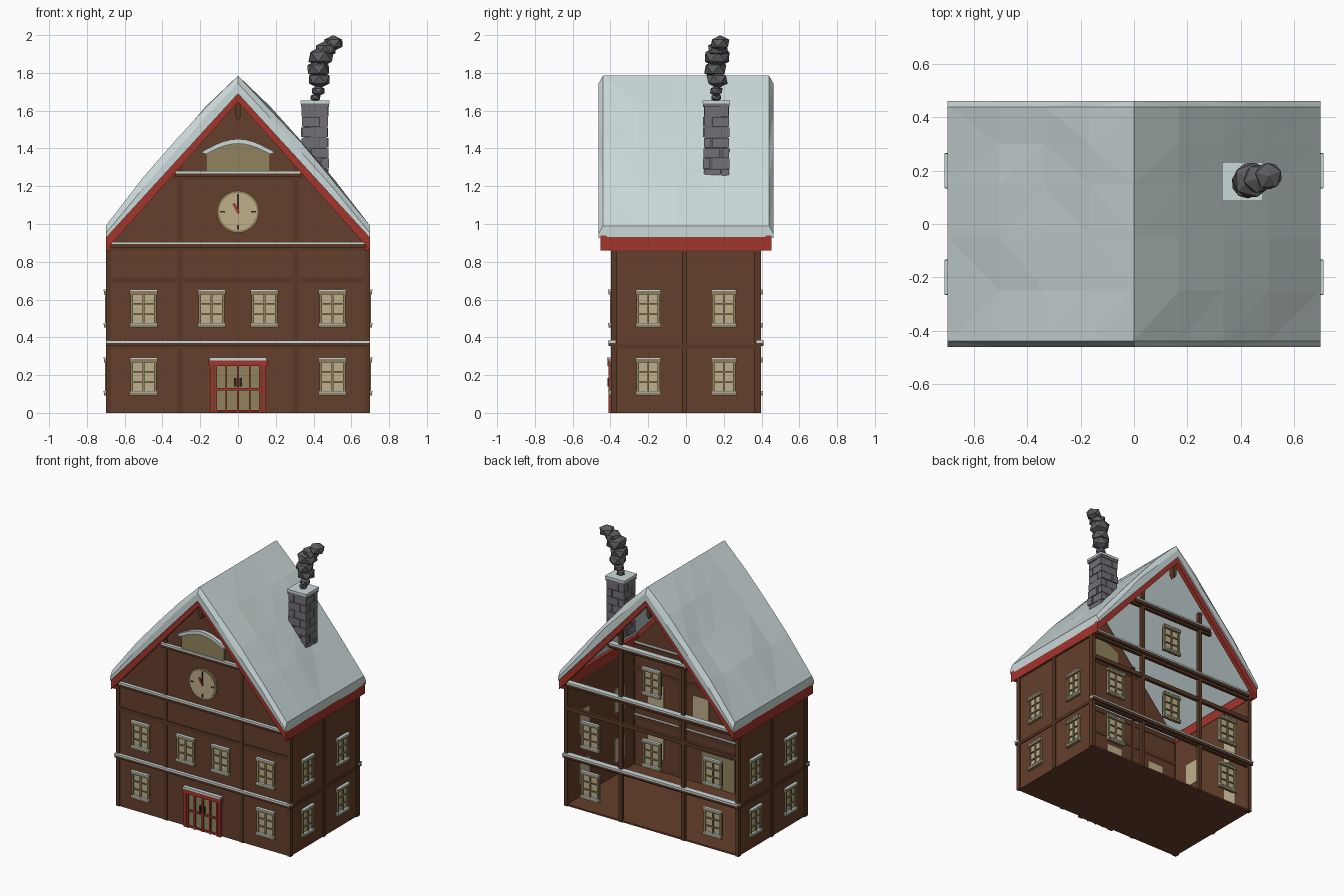
import bpy, bmesh, math, random
from mathutils import Matrix, Vector

random.seed(4)
cube = bpy.data.objects.get("Cube")
if cube:
    bpy.data.objects.remove(cube)


def material(name, rgb):
    m = bpy.data.materials.new(name)
    m.use_nodes = True
    m.diffuse_color = (*rgb, 1)
    m.node_tree.nodes["Principled BSDF"].inputs["Base Color"].default_value = (*rgb, 1)
    return m


WALL = material("wall brown", (.13, .05, .025))
BEAM = material("beam brown", (.10, .04, .02))
RED = material("trim red", (.36, .035, .025))
SNOW = material("snow", (.60, .69, .69))
PANE = material("warm glass", (.52, .43, .26))
TRIM = material("window trim", (.28, .23, .11))
STONE = material("chimney stone", (.17, .16, .18))
SMOKE = material("smoke grey", (.11, .11, .12))
DARK = material("dark iron", (.03, .022, .016))


class Part:
    """Collects simple solids into one named object."""

    def __init__(self, name, mat):
        self.name, self.mat, self.bm = name, mat, bmesh.new()

    def box(self, x, y, z, turn=None):
        lo, hi = Vector((x[0], y[0], z[0])), Vector((x[1], y[1], z[1]))
        m = Matrix.Translation((lo + hi) / 2) @ Matrix.Diagonal((*(hi - lo), 1))
        bmesh.ops.create_cube(self.bm, size=1, matrix=(turn or Matrix()) @ m)

    def prism(self, outline, y0, y1, turn=None):
        turn = turn or Matrix()
        rings = [[self.bm.verts.new(turn @ Vector((x, y, z))) for x, z in outline] for y in (y0, y1)]
        self.loft(rings)

    def loft(self, rings):
        for a, b in zip(rings, rings[1:]):
            for i in range(len(a)):
                j = (i + 1) % len(a)
                self.bm.faces.new((a[i], a[j], b[j], b[i]))
        self.bm.faces.new(rings[0])
        self.bm.faces.new(rings[-1][::-1])

    def finish(self):
        bmesh.ops.recalc_face_normals(self.bm, faces=self.bm.faces)
        me = bpy.data.meshes.new(self.name)
        self.bm.to_mesh(me)
        self.bm.free()
        me.materials.append(self.mat)
        ob = bpy.data.objects.new(self.name, me)
        bpy.context.collection.objects.link(ob)


def facing(deg):
    return Matrix.Rotation(math.radians(deg), 4, 'Z')


FRONT, RIGHT, BACK, LEFT = (facing(a) for a in (0, 90, 180, 270))


def slope(x):
    """Height of the gable edge at x."""
    return 1.66 - abs(x) * 1.13


# Walls and floor; the back stays open between its timbers
walls = Part("walls", WALL)
walls.prism([(-.69, 0), (.69, 0), (.69, slope(.69)), (0, 1.66), (-.69, slope(.69))], -.39, -.375)
for s in (-1, 1):
    walls.box(sorted((s * .675, s * .69)), (-.375, .385), (.01, .89))
walls.finish()
floor = Part("floor", WALL)
floor.box((-.69, .69), (-.385, .39), (0, .012))
floor.finish()

# Timber framing
beams = Part("timber_beams", BEAM)
for turn, post in ((FRONT, .305), (BACK, .25)):
    for s in (-1, 1):
        beams.box(sorted((s * .672, s * .698)), (-.396, -.37), (0, .87), turn)
        beams.box((s * post - .014, s * post + .014), (-.396, -.37), (0, slope(post)), turn)
    for z, half in ((.355, .695), (.705, .695), (.872, .695), (1.25, .35)):
        beams.box((-half, half), (-.395, -.372), (z - .014, z + .014), turn)
for turn in (RIGHT, LEFT):
    for u in (-.38, -.008, .374):
        beams.box((u - .014, u + .014), (-.698, -.68), (0, .87), turn)
    for z in (.352, .865):
        beams.box((-.38, .38), (-.696, -.68), (z - .01, z + .01), turn)
beams.finish()

# Snowy ledges across front and back
ledges, ledge_snow = Part("ledges", BEAM), Part("ledge_snow", SNOW)
for turn in (FRONT, BACK):
    for z, half in ((.365, .7), (.887, .675), (1.262, .33)):
        ledges.box((-half, half), (-.41, -.375), (z - .012, z + .006), turn)
        ledge_snow.box((-half, half), (-.414, -.372), (z + .006, z + .018), turn)
ledges.finish()
ledge_snow.finish()

# Windows
panes, frames = Part("window_panes", PANE), Part("window_frames", TRIM)
window_snow = Part("window_snow", SNOW)


def window(turn, u, z, w, wall):
    h = .17
    panes.box((u - w / 2, u + w / 2), (-wall - .005, -wall + .02), (z - h / 2, z + h / 2), turn)
    y = (-wall - .013, -wall + .004)
    for s in (-1, 1):
        e = u + s * w / 2
        frames.box((e - .007, e + .007), y, (z - h / 2, z + h / 2), turn)
        frames.box((u - w / 2, u + w / 2), y, (z + s * .028 - .004, z + s * .028 + .004), turn)
        t = z + s * .088
        frames.box((u - w / 2 - .012, u + w / 2 + .012), (-wall - .02, -wall), (t - .01, t + .006), turn)
        window_snow.box((u - w / 2 - .01, u + w / 2 + .01), (-wall - .022, -wall), (t + .006, t + .014), turn)
    frames.box((u - .005, u + .005), y, (z - h / 2, z + h / 2), turn)


for u, z in ((-.5, .19), (.5, .19), (-.5, .55), (-.14, .55), (.14, .55), (.5, .55)):
    window(FRONT, u, z, .125, .39)
for u, z in ((-.49, .19), (.49, .19), (-.49, .55), (0, .55), (.49, .55), (0, 1.07)):
    window(BACK, u, z, .125, .385)
for turn in (RIGHT, LEFT):
    for u in (-.2, .2):
        for z in (.19, .55):
            window(turn, u, z, .11, .69)
panes.finish()
frames.finish()


# Arched gable window with snow cap
def arc(half, base, rise, n=10):
    return [(half * (1 - 2 * i / n), base + rise * math.sin(math.pi * i / n)) for i in range(n + 1)]


gable = Part("gable_window", TRIM)
gable.prism([(-.17, 1.275), (.17, 1.275)] + arc(.17, 1.37, .055), -.402, -.37)
gable.finish()
window_snow.prism(arc(.195, 1.38, .07) + arc(.17, 1.37, .055)[::-1], -.418, -.38)
window_snow.finish()


# Clock
def disc(part, r, y0, y1):
    ring = [(r * math.cos(a * math.pi / 12), 1.065 + r * math.sin(a * math.pi / 12)) for a in range(24)]
    part.prism(ring, y0, y1)


rim, face, marks = Part("clock_rim", TRIM), Part("clock_face", PANE), Part("clock_marks", DARK)
disc(rim, .112, -.402, -.38)
disc(face, .1, -.406, -.39)
centre = Matrix.Translation((0, 0, 1.065))
for k in range(4):
    turn = centre @ Matrix.Rotation(k * math.pi / 2, 4, 'Y')
    marks.box((-.004, .004), (-.409, -.4), (.07, .095), turn)
marks.box((-.004, .004), (-.411, -.4), (-.01, .09), centre)
hand = Part("clock_hour_hand", RED)
hand.box((-.007, .007), (-.413, -.4), (-.01, .05), centre @ Matrix.Rotation(-.5, 4, 'Y'))
for p in (rim, face, marks, hand):
    p.finish()

# Double door
door, door_trim = Part("door_panels", TRIM), Part("door_frame", RED)
handles, door_snow = Part("door_handles", DARK), Part("door_snow", SNOW)
door.box((-.13, .13), (-.398, -.37), (.012, .25))
for x, w in ((0, .006), (.062, .005), (.118, .006), (.138, .009)):
    for s in (-1, 1):
        door_trim.box((s * x - w, s * x + w), (-.41, -.385), (0, .25))
for z in (.01, .125):
    door_trim.box((-.13, .13), (-.408, -.39), (z - .006, z + .006))
door_trim.box((-.155, .155), (-.416, -.38), (.247, .277))
door_snow.box((-.15, .15), (-.418, -.38), (.277, .292))
for s in (-1, 1):
    handles.box((s * .014 - .006, s * .014 + .006), (-.416, -.395), (.14, .185))
for p in (door, door_trim, handles, door_snow):
    p.finish()

# Red bargeboards, eave boards and ridge pegs
barge, pegs = Part("bargeboards", RED), Part("ridge_pegs", BEAM)
for turn in (FRONT, BACK):
    for s in (-1, 1):
        barge.prism([(s * .7, .86), (s * .7, .94), (0, 1.705), (0, 1.645)], -.452, -.42, turn)
    pegs.prism([(-.014, 1.66), (.014, 1.66), (.014, 1.57), (0, 1.545), (-.014, 1.57)], -.43, -.39, turn)
for s in (-1, 1):
    barge.box(sorted((s * .672, s * .7)), (-.43, .43), (.86, .93))
barge.finish()
pegs.finish()

# Thick snow roof with uneven facets
roof = Part("snow_roof", SNOW)
cols = [-1, -.72, -.48, -.24, 0, .24, .48, .72, 1]
rings = []
for y in (-.462, -.44, -.25, -.05, .15, .3, .44, .462):
    end = abs(y) > .45
    outer = []
    for c in cols:
        wobble = 0 if abs(c) in (0, 1) else random.uniform(-.012, .014)
        top = 1.785 - .795 * abs(c) + .1 * abs(c) * (1 - abs(c)) + wobble
        outer.append((c * .7, top - (.04 if end else 0)))
    inner = [(.7, .925), (0, 1.69), (-.7, .925)]
    rings.append([roof.bm.verts.new((x, y, z)) for x, z in outer + inner])
roof.loft(rings)
bmesh.ops.triangulate(roof.bm, faces=roof.bm.faces)
roof.finish()

# Brick chimney
core, bricks, cap = Part("chimney_core", SMOKE), Part("chimney_bricks", STONE), Part("chimney_snow", SNOW)
CX, CY = .408, .16
core.box((CX - .06, CX + .06), (CY - .06, CY + .06), (1.25, 1.63))
for row in range(7):
    z = 1.24 + row * .055
    split = .025 if row % 2 else -.025
    for xs in ((-.07, split - .003), (split + .003, .07)):
        for ys in ((-.067, -split - .003), (-split + .003, .067)):
            j = random.uniform(-.004, .004)
            bricks.box((CX + xs[0] + j, CX + xs[1] + j), (CY + ys[0] - j, CY + ys[1] - j), (z, z + .051))
bricks.box((CX - .075, CX + .075), (CY - .07, CY + .07), (1.62, 1.64))
cap.box((CX - .077, CX + .077), (CY - .073, CY + .073), (1.638, 1.655))
for p in (core, bricks, cap):
    p.finish()

# Faceted smoke puffs
smoke = Part("smoke", SMOKE)
puffs = ((.41, .16, 1.67, .03), (.425, .16, 1.705, .038), (.43, .165, 1.765, .063), (.425, .155, 1.82, .066),
         (.44, .165, 1.885, .075), (.465, .17, 1.925, .06), (.505, .18, 1.957, .056))
for x, y, z, r in puffs:
    m = Matrix.Translation((x, y, z)) @ Matrix.Rotation(random.uniform(0, 3), 4, 'Z')
    m = m @ Matrix.Diagonal((1, 1, .76, 1))
    bmesh.ops.create_icosphere(smoke.bm, subdivisions=1, radius=r, matrix=m)
smoke.finish()
